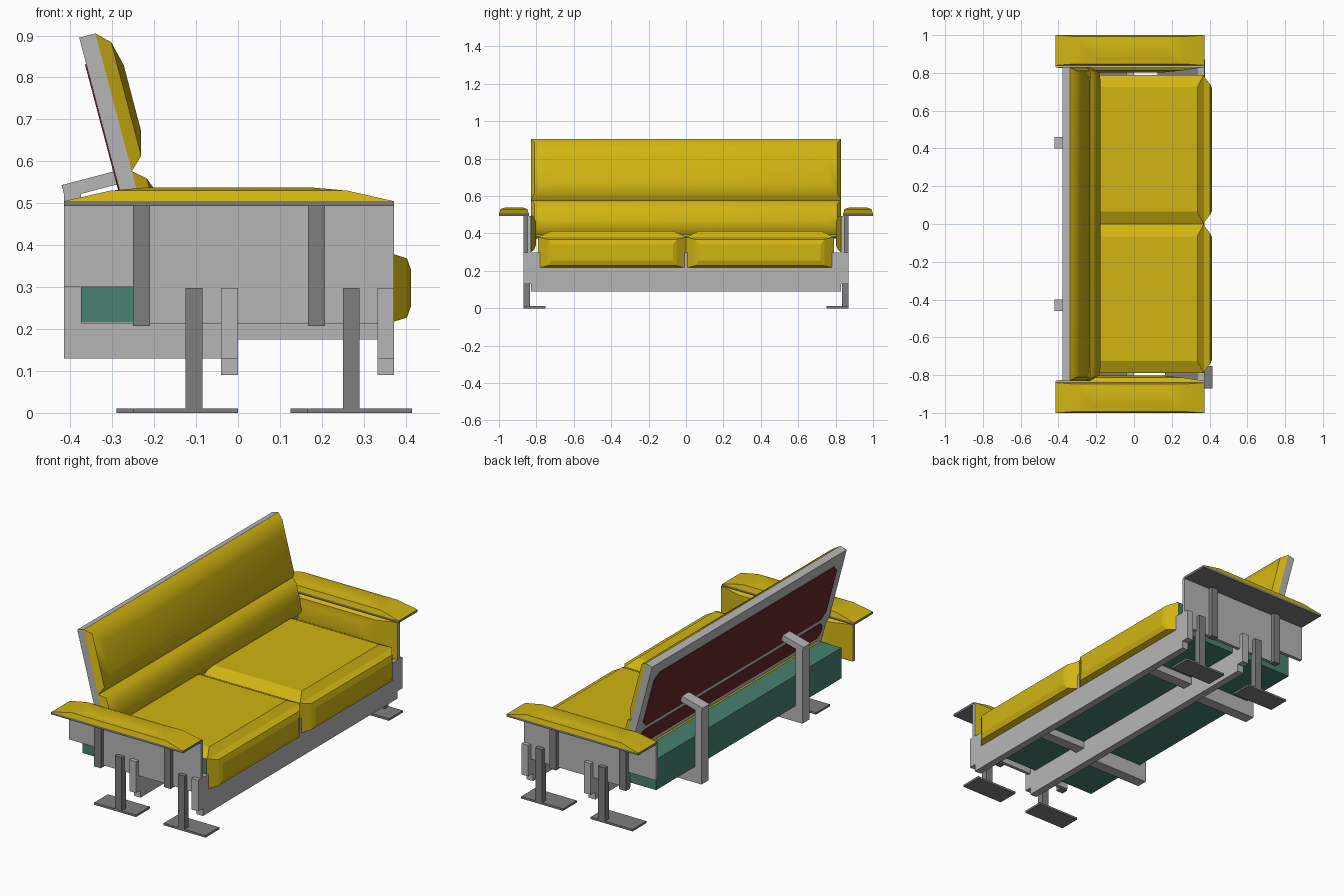
import bpy, bmesh
from mathutils import Vector

if "Cube" in bpy.data.objects:
    bpy.data.objects.remove(bpy.data.objects["Cube"])


def material(name, rgb):
    m = bpy.data.materials.new(name)
    m.use_nodes = True
    m.diffuse_color = (*rgb, 1)
    m.node_tree.nodes["Principled BSDF"].inputs["Base Color"].default_value = (*rgb, 1)
    return m


YELLOW = material("yellow upholstery", (0.64, 0.46, 0.006))
LIGHT = material("light grey frame", (0.47, 0.47, 0.47))
DARK = material("dark grey metal", (0.21, 0.21, 0.21))
GREEN = material("green storage box", (0.065, 0.22, 0.16))
RED = material("dark red backing", (0.13, 0.022, 0.022))

X, Y, Z = Vector((1, 0, 0)), Vector((0, 1, 0)), Vector((0, 0, 1))


def pad(name, mat, centre, u, v, su, sv, rings, cut=0, smooth=False):
    """Stack of rectangles (height, inset u, inset v) growing along u x v."""
    u, v = u.normalized(), v.normalized()
    w, c = u.cross(v), Vector(centre)
    bm = bmesh.new()
    loops = []
    for h, iu, iv in rings:
        a, b = su / 2 - iu, sv / 2 - iv
        if cut:
            pts = [(a, cut - b), (a, b - cut), (a - cut, b), (cut - a, b),
                   (-a, b - cut), (-a, cut - b), (cut - a, -b), (a - cut, -b)]
        else:
            pts = [(a, -b), (a, b), (-a, b), (-a, -b)]
        loops.append([bm.verts.new(c + u * p + v * q + w * h) for p, q in pts])
    n = len(loops[0])
    bm.faces.new(loops[0][::-1])
    bm.faces.new(loops[-1])
    for lo, hi in zip(loops, loops[1:]):
        for i in range(n):
            j = (i + 1) % n
            bm.faces.new((lo[i], lo[j], hi[j], hi[i]))
    me = bpy.data.meshes.new(name)
    bm.to_mesh(me)
    bm.free()
    me.materials.append(mat)
    if smooth:
        for p in me.polygons:
            p.use_smooth = True
        me.set_sharp_from_angle(angle=0.6)
    ob = bpy.data.objects.new(name, me)
    bpy.context.collection.objects.link(ob)
    return ob


def box(name, mat, x, y, z):
    y = sorted(y)
    return pad(name, mat, (sum(x) / 2, sum(y) / 2, z[0]), X, Y,
               x[1] - x[0], y[1] - y[0], [(0, 0, 0), (z[1] - z[0], 0, 0)])


# Storage box and long beams
box("storage_box", GREEN, (-0.375, 0.365), (-0.79, 0.79), (0.215, 0.38))
for name, x0, x1 in (("front_beam", 0.333, 0.372), ("middle_beam", -0.04, 0)):
    box(name, LIGHT, (x0, x1), (-0.87, 0.87), (0.13, 0.298))
    box(name + "_lower_edge", LIGHT, (x0, x1), (-0.83, 0.83), (0.09, 0.13))

# Tilted backrest, measured down from its top front edge
top = Vector((-0.34, 0, 0.905))
up = Vector((-0.255, 0, 0.967)).normalized()
fwd = Y.cross(up)
pad("backrest_board", LIGHT, top - up * 0.27 - fwd * 0.04, Y, up, 1.66, 0.54,
    [(0, 0, 0), (0.04, 0, 0)])
pad("backrest_upper_cushion", YELLOW, top - up * 0.17, Y, up, 1.66, 0.34,
    [(0, 0, 0), (0.031, 0.02, 0.03), (0.046, 0.07, 0.09)], smooth=True)
pad("backrest_lower_cushion", YELLOW, top - up * 0.435, Y, up, 1.66, 0.19,
    [(0, 0, 0), (0.03, 0.02, 0.025), (0.045, 0.07, 0.065)], smooth=True)
for name, drop, height, cut in (("upper_back_panel", 0.225, 0.32, 0.035),
                                ("lower_back_panel", 0.455, 0.09, 0.025)):
    pad(name, RED, top - up * drop - fwd * 0.039, -Y, up, 1.56, height,
        [(0, 0, 0), (0.004, 0, 0)], cut=cut)

for s, side in ((1, "left"), (-1, "right")):
    # Seat cushion with a padded front drop
    pad("seat_cushion_" + side, YELLOW, (0.06, s * 0.395, 0.38), X, Y, 0.62, 0.79,
        [(0, 0, 0), (0.032, 0.035, 0.065)])
    pad("seat_front_" + side, YELLOW, (0.365, s * 0.395, 0.298), Y, Z, 0.79, 0.165,
        [(0, 0, 0), (0.038, 0.05, 0.012), (0.048, 0.07, 0.04)])

    # Arm: panel, top plate, pads
    box("arm_panel_" + side, LIGHT, (-0.415, 0.372), (s * 0.83, s * 0.848), (0.3, 0.493))
    box("arm_panel_lower_" + side, LIGHT, (-0.25, 0.372), (s * 0.83, s * 0.848), (0.215, 0.3))
    box("arm_plate_" + side, DARK, (-0.415, 0.372), (s * 0.84, s), (0.493, 0.505))
    pad("arm_pad_" + side, YELLOW, (-0.022, s * 0.92, 0.505), X, Y, 0.786, 0.16,
        [(0, 0, 0), (0.025, 0.11, 0.008), (0.033, 0.2, 0.03)], smooth=True)
    pad("arm_inner_pad_" + side, YELLOW, (-0.022, s * 0.83, 0.4), X * s, Z, 0.786, 0.2,
        [(0, 0, 0), (0.018, 0.12, 0.012), (0.028, 0.22, 0.04)], smooth=True)

    # Arm posts, legs and foot plates
    for i, x in enumerate((-0.23, 0.187)):
        box(f"arm_post_{side}_{i}", DARK, (x - 0.02, x + 0.02),
            (s * 0.835, s * 0.87), (0.207, 0.493))
    for i, (x, foot) in enumerate(((-0.105, -0.145), (0.27, 0.27))):
        box(f"leg_{side}_{i}", DARK, (x - 0.02, x + 0.02),
            (s * 0.835, s * 0.87), (0.01, 0.298))
        mid = foot - s * 0.02
        box(f"foot_plate_{side}_{i}", DARK, (mid - 0.125, mid + 0.125),
            (s * 0.752, s * 0.87), (0, 0.011))

    # Rear bracket and crossbars
    y = (s * 0.4, s * 0.46)
    box("bracket_post_" + side, LIGHT, (-0.415, -0.375), y, (0.13, 0.53))
    box("rear_crossbar_" + side, LIGHT, (-0.415, 0), y, (0.13, 0.214))
    box("front_crossbar_" + side, LIGHT, (0, 0.333), y, (0.175, 0.214))
    pad("bracket_arm_" + side, LIGHT, (-0.345, s * 0.43, 0.53), fwd, Y, 0.14, 0.06,
        [(0, 0, 0), (0.032, 0, 0)])
